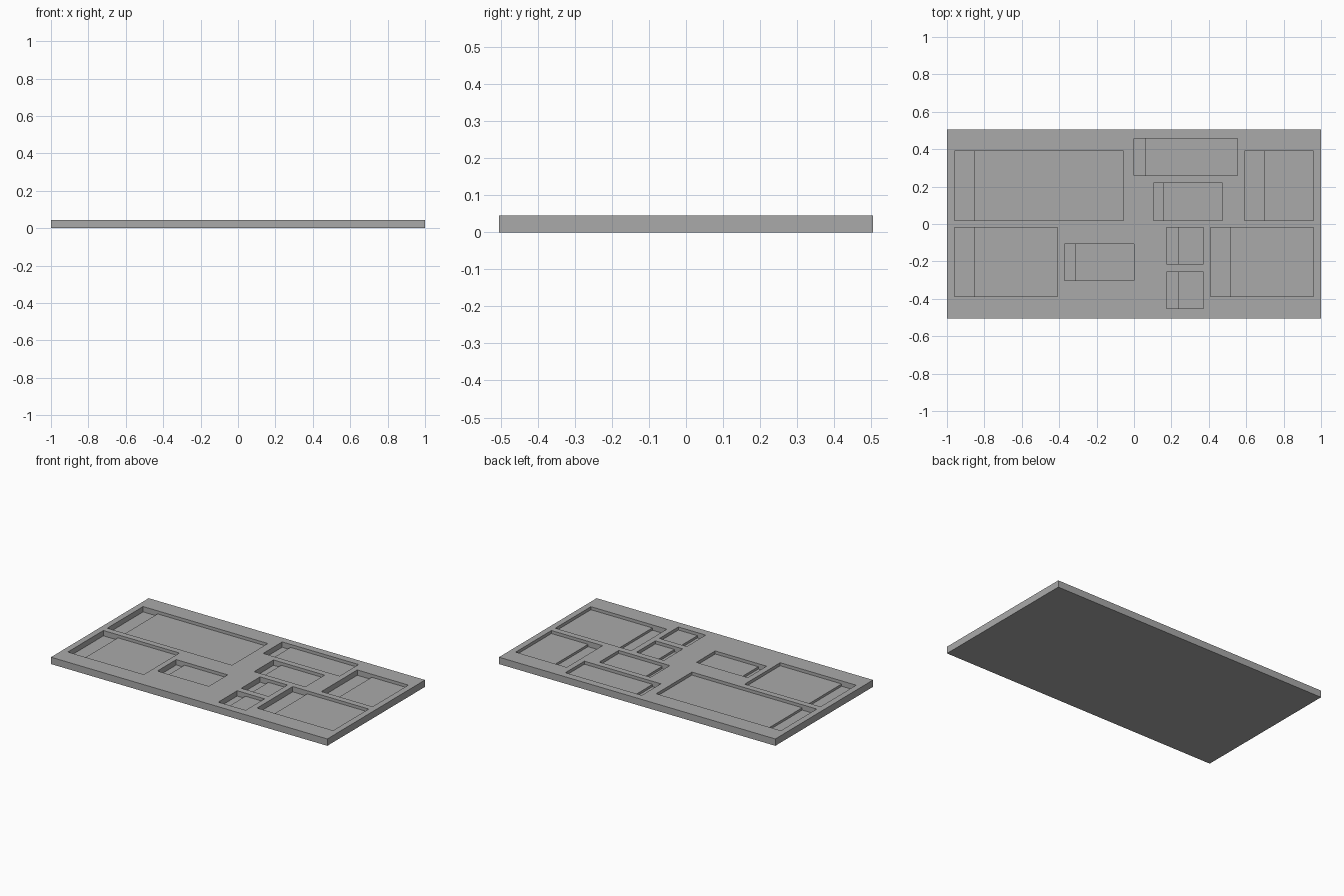
import bpy
import bmesh

cube = bpy.data.objects.get("Cube")
if cube:
    bpy.data.objects.remove(cube, do_unlink=True)

THICK = 0.045    # slab thickness
FLOOR = 0.025    # height of the main pocket floor
GROOVE = 0.01    # height of the deeper finger groove floor

grey = bpy.data.materials.new("plain_grey")
grey.use_nodes = True
colour = (0.4, 0.4, 0.4, 1)
grey.diffuse_color = colour
grey.node_tree.nodes["Principled BSDF"].inputs["Base Color"].default_value = colour


def add_prism(bm, profile, y0, y1):
    """Extrude an x-z profile from y0 to y1."""
    face = bm.faces.new([bm.verts.new((x, y0, z)) for x, z in profile])
    out = bmesh.ops.extrude_face_region(bm, geom=[face])
    verts = [v for v in out["geom"] if isinstance(v, bmesh.types.BMVert)]
    bmesh.ops.translate(bm, verts=verts, vec=(0, y1 - y0, 0))


def make_object(name, bm):
    bmesh.ops.recalc_face_normals(bm, faces=bm.faces)
    mesh = bpy.data.meshes.new(name)
    bm.to_mesh(mesh)
    bm.free()
    mesh.materials.append(grey)
    obj = bpy.data.objects.new(name, mesh)
    bpy.context.collection.objects.link(obj)
    return obj


# Slab
bm = bmesh.new()
add_prism(bm, [(-1, 0), (1, 0), (1, THICK), (-1, THICK)], -0.505, 0.505)
tray = make_object("tray", bm)

# Pockets: left x, right x, low y, high y, groove width
pockets = [
    (-0.96, -0.057, 0.02, 0.39, 0.105),
    (0.0, 0.553, 0.26, 0.457, 0.06),
    (0.103, 0.473, 0.02, 0.22, 0.055),
    (0.59, 0.96, 0.02, 0.39, 0.105),
    (-0.96, -0.41, -0.388, -0.02, 0.105),
    (-0.372, 0.0, -0.302, -0.107, 0.06),
    (0.174, 0.372, -0.215, -0.02, 0.06),
    (0.174, 0.372, -0.452, -0.257, 0.06),
    (0.41, 0.96, -0.388, -0.02, 0.105),
]
bm = bmesh.new()
for x0, x1, y0, y1, groove in pockets:
    step = x0 + groove
    add_prism(bm, [(x0, 0.1), (x0, GROOVE), (step, GROOVE),
                   (step, FLOOR), (x1, FLOOR), (x1, 0.1)], y0, y1)
cutter = make_object("pocket_cutter", bm)
cutter.hide_render = True

# Cut the pockets and drop the cutter
cut = tray.modifiers.new("pockets", 'BOOLEAN')
cut.operation = 'DIFFERENCE'
cut.solver = 'EXACT'
cut.object = cutter
bpy.context.view_layer.objects.active = tray
bpy.ops.object.modifier_apply(modifier=cut.name)
bpy.data.objects.remove(cutter, do_unlink=True)
